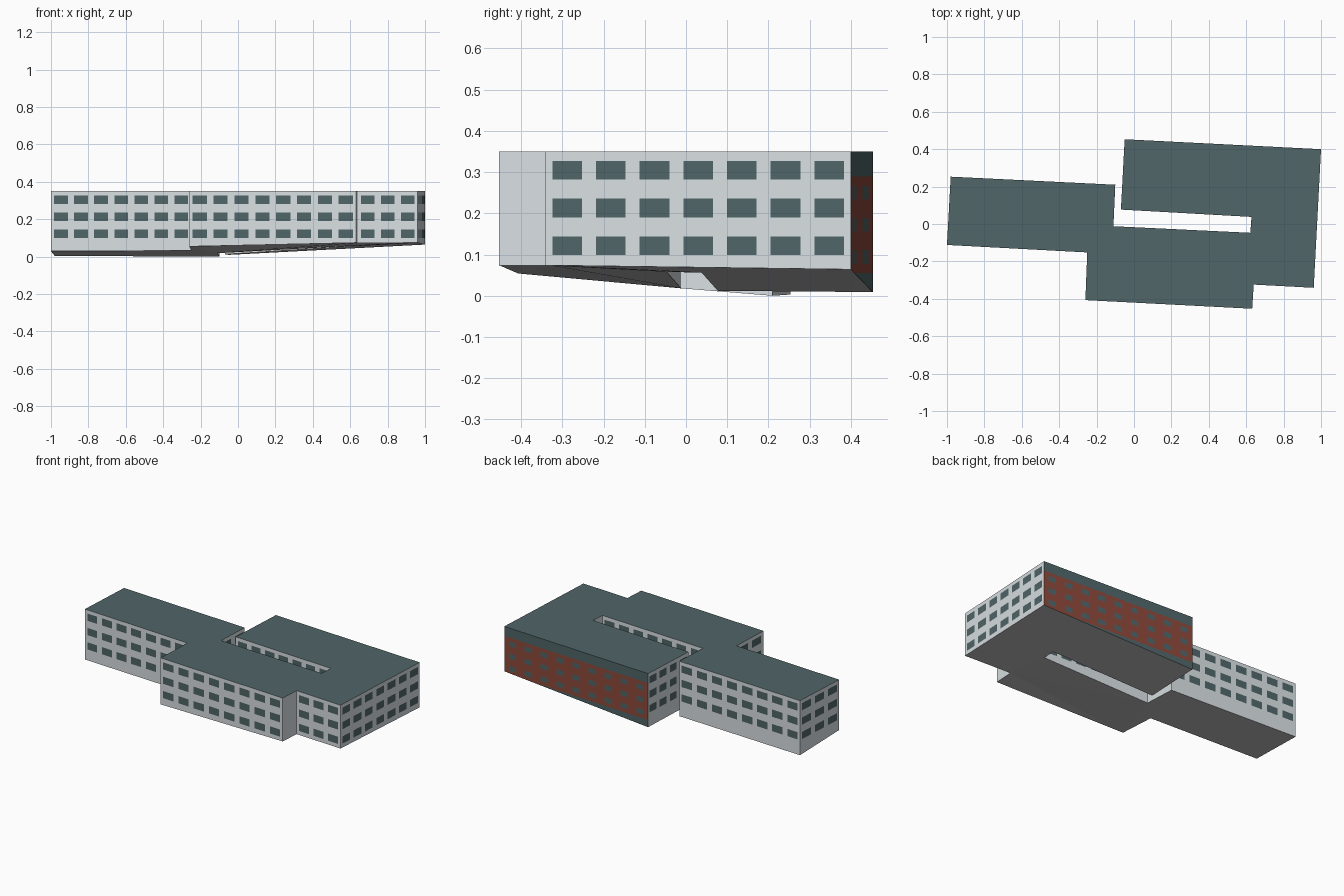
import bpy, bmesh

if "Cube" in bpy.data.objects:
    bpy.data.objects.remove(bpy.data.objects["Cube"])


def material(name, rgb):
    m = bpy.data.materials.new(name)
    m.diffuse_color = (*rgb, 1)
    m.use_nodes = True
    m.node_tree.nodes["Principled BSDF"].inputs["Base Color"].default_value = m.diffuse_color
    return m


MATS = [material("pale_wall", (0.70, 0.745, 0.775)),
        material("teal_roof_and_glass", (0.082, 0.132, 0.139)),
        material("red_brick", (0.27, 0.067, 0.044)),
        material("grey_underside", (0.52, 0.52, 0.52))]
WALL, TEAL, BRICK, UNDER = range(4)
TOP = 0.35

# Footprint corners, clockwise from the back left: x, y, base height
OUTLINE = [(-0.98, 0.253, 0.003), (-0.10, 0.21, 0.0), (-0.11, -0.012, 0.018),
           (0.622, -0.047, 0.058), (0.628, 0.038, 0.056), (-0.07, 0.077, 0.012),
           (-0.05, 0.453, 0.009), (1.0, 0.40, 0.064), (0.961, -0.341, 0.074),
           (0.64, -0.324, 0.073), (0.632, -0.453, 0.074), (-0.26, -0.407, 0.054),
           (-0.25, -0.152, 0.032), (-1.0, -0.112, 0.029)]
CORNERS = OUTLINE[::-1]


def build(name, faces):
    """Make one object from (points, material index) pairs."""
    bm = bmesh.new()
    for pts, mat in faces:
        bm.faces.new([bm.verts.new(p) for p in pts]).material_index = mat
    bmesh.ops.remove_doubles(bm, verts=bm.verts, dist=1e-5)
    bmesh.ops.triangulate(bm, faces=[f for f in bm.faces if len(f.verts) > 4])
    me = bpy.data.meshes.new(name)
    bm.to_mesh(me)
    bm.free()
    for m in MATS:
        me.materials.append(m)
    ob = bpy.data.objects.new(name, me)
    bpy.context.collection.objects.link(ob)


def wall_faces(a, b, brick):
    """Split a wall into a grid and colour the window cells."""
    length = ((b[0] - a[0]) ** 2 + (b[1] - a[1]) ** 2) ** 0.5
    count = round(length / 0.106) if length > 0.15 else 0
    low, high, wide, tall = (0.055, 0.289, 0.44, 0.42) if brick else (0.0755, TOP, 0.68, 0.5)
    if brick:
        count = 9
    floor = (high - low) / 3
    cols = [0.0]
    for i in range(count):
        cols += [(i + 0.5 - wide / 2) / count, (i + 0.5 + wide / 2) / count]
    cols.append(1.0)
    rows = [low] if brick else []
    for k in range(3):
        mid = low + floor * (k + 0.5)
        rows += [mid - floor * tall / 2, mid + floor * tall / 2]
    rows += [high, TOP] if brick else [TOP]

    def point(t, level):
        x, y, base = (a[j] + (b[j] - a[j]) * t for j in range(3))
        return (x, y, base if level < 0 else max(rows[level], base))

    faces = []
    for c in range(len(cols) - 1):
        for r in range(-1, len(rows) - 1):
            s, t = cols[c], cols[c + 1]
            pts = [point(s, r), point(t, r), point(t, r + 1), point(s, r + 1)]
            if pts[3][2] - pts[0][2] < 1e-5 and pts[2][2] - pts[1][2] < 1e-5:
                continue
            pts = [p for i, p in enumerate(pts) if p != pts[i - 1]]
            if brick:
                band = r in (-1, len(rows) - 2)
                window = c % 2 == 1 and r in (1, 3, 5)
                mat = TEAL if band or window else BRICK
            else:
                mat = TEAL if c % 2 == 1 and r in (0, 2, 4) else WALL
            faces.append((pts, mat))
    return faces


# Facades, with the long rear wall in brick
pale, brick = [], []
for i, a in enumerate(CORNERS):
    b = CORNERS[(i + 1) % len(CORNERS)]
    is_brick = a[1] > 0.3 and b[1] > 0.3
    (brick if is_brick else pale).extend(wall_faces(a, b, is_brick))
build("outer_walls", pale)
build("brick_rear_wall", brick)

# Flat roof and the sloping underside that follows the ground
build("flat_roof", [([(x, y, TOP) for x, y, z in CORNERS], TEAL)])
build("underside", [(OUTLINE, UNDER)])
